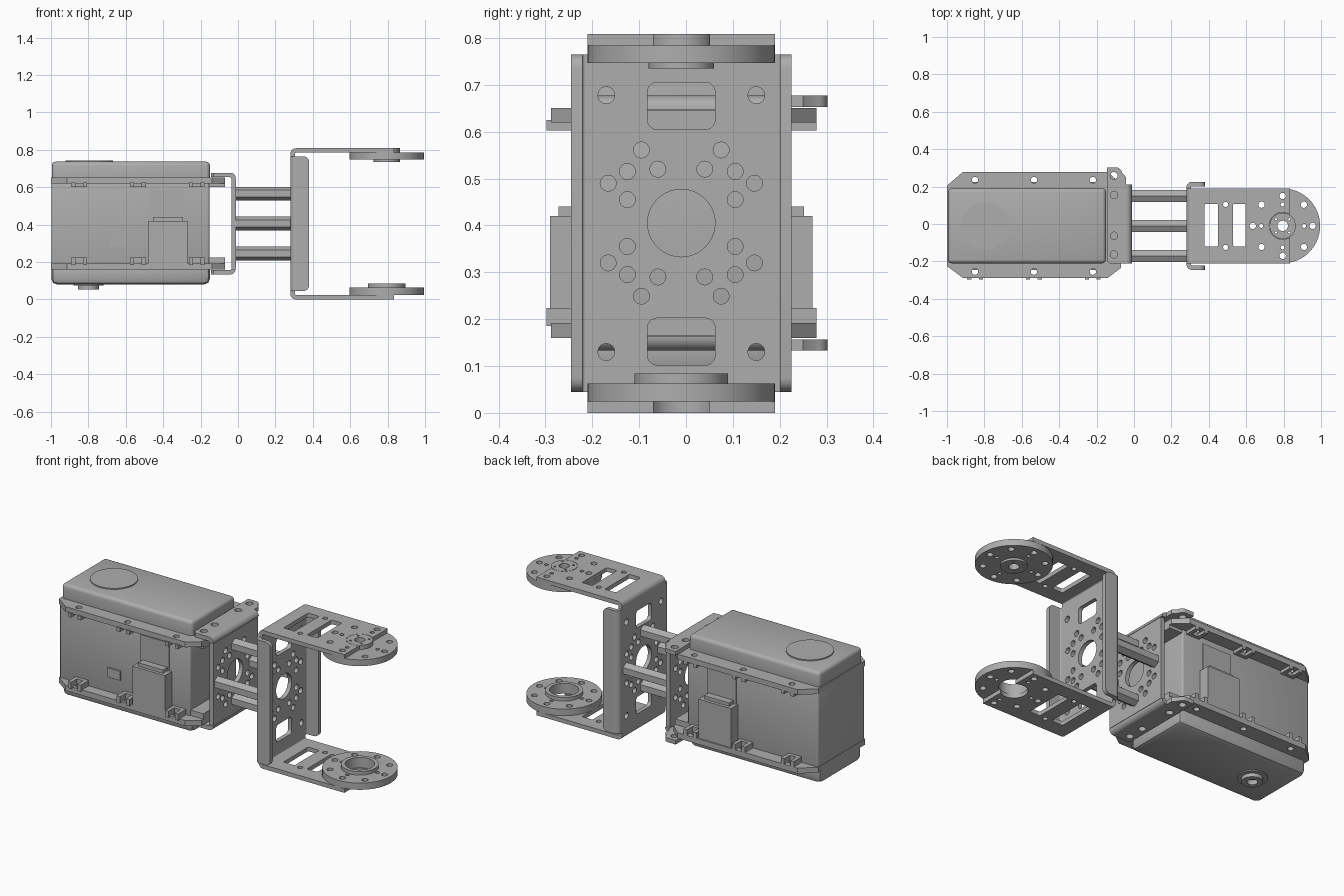
import bpy, bmesh, math
from mathutils import Matrix

if "Cube" in bpy.data.objects:
    bpy.data.objects.remove(bpy.data.objects["Cube"])

YC = -0.01   # mid plane of the assembly
ZC = 0.405   # height of the hole pattern centre
grey = bpy.data.materials.new("grey")
grey.diffuse_color = (0.42, 0.42, 0.42, 1)
grey.use_nodes = True
grey.node_tree.nodes["Principled BSDF"].inputs["Base Color"].default_value = grey.diffuse_color


def finish(ob, name, angle=35):
    ob.name = name
    ob.data.materials.clear()
    ob.data.materials.append(grey)
    bpy.ops.object.select_all(action='DESELECT')
    ob.select_set(True)
    bpy.context.view_layer.objects.active = ob
    bpy.ops.object.shade_smooth_by_angle(angle=math.radians(angle))
    return ob


def circle(u, v, r, n=24, start=0.0):
    return [(u + r * math.cos(start + 2 * math.pi * i / n),
             v + r * math.sin(start + 2 * math.pi * i / n)) for i in range(n)]


def arc(u, v, r, a0, a1, n=8):
    return [(u + r * math.cos(math.radians(a0 + (a1 - a0) * i / n)),
             v + r * math.sin(math.radians(a0 + (a1 - a0) * i / n))) for i in range(n + 1)]


def rrect(u0, u1, v0, v1, r):
    return (arc(u1 - r, v1 - r, r, 0, 90, 5) + arc(u0 + r, v1 - r, r, 90, 180, 5) +
            arc(u0 + r, v0 + r, r, 180, 270, 5) + arc(u1 - r, v0 + r, r, 270, 360, 5))


# profile plane: z -> (x,y), x -> (y,z), y -> (x,z)
AXES = {'z': ((1, 0, 0), (0, 1, 0), (0, 0, 1)),
        'x': ((0, 1, 0), (0, 0, 1), (1, 0, 0)),
        'y': ((1, 0, 0), (0, 0, 1), (0, -1, 0))}


def plate(name, axis, lo, hi, outline, holes=()):
    """Flat outline with holes, thickened from lo to hi along an axis."""
    cu = bpy.data.curves.new(name, 'CURVE')
    cu.dimensions = '2D'
    cu.fill_mode = 'BOTH'
    cu.extrude = (hi - lo) / 2
    for loop in [outline, *holes]:
        sp = cu.splines.new('POLY')
        sp.points.add(len(loop) - 1)
        for p, (u, v) in zip(sp.points, loop):
            p.co = (u, v, 0, 1)
        sp.use_cyclic_u = True
    ob = bpy.data.objects.new(name, cu)
    bpy.context.collection.objects.link(ob)
    bpy.ops.object.select_all(action='DESELECT')
    ob.select_set(True)
    bpy.context.view_layer.objects.active = ob
    bpy.ops.object.convert(target='MESH')
    ob = bpy.context.view_layer.objects.active
    m = Matrix(AXES[axis]).transposed().to_4x4()
    m.translation['xyz'.index(axis)] = (lo + hi) / 2
    bm = bmesh.new()
    bm.from_mesh(ob.data)
    bm.transform(m)
    bmesh.ops.remove_doubles(bm, verts=bm.verts, dist=1e-5)
    bmesh.ops.recalc_face_normals(bm, faces=bm.faces)
    bm.to_mesh(ob.data)
    bm.free()
    return finish(ob, name)


def box(name, x0, x1, y0, y1, z0, z1, bevel=0.0, seg=3):
    me = bpy.data.meshes.new(name)
    bm = bmesh.new()
    bmesh.ops.create_cube(bm, size=1)
    for v in bm.verts:
        v.co = (x0 if v.co.x < 0 else x1, y0 if v.co.y < 0 else y1, z0 if v.co.z < 0 else z1)
    if bevel:
        bmesh.ops.bevel(bm, geom=bm.edges[:], offset=bevel, segments=seg,
                        profile=0.5, affect='EDGES')
    bm.to_mesh(me)
    bm.free()
    ob = bpy.data.objects.new(name, me)
    bpy.context.collection.objects.link(ob)
    return finish(ob, name)


# Shared hole pattern of both bracket webs
offsets = set()
for a, b in [(0.05, 0.115), (0.085, 0.156), (0.115, 0.11)]:
    for s in (-1, 1):
        for t in (-1, 1):
            offsets.add((s * a, t * b))
            if a < 0.1:
                offsets.add((s * b, t * a))
web_holes = [circle(YC + a, ZC + b, 0.017, 16) for a, b in sorted(offsets)]
web_holes.append(circle(YC, ZC, 0.072, 40))

# ---- Long U bracket ----
T = 0.024
H = 0.808
lugs = [circle(YC + s * 0.16, z, 0.018, 16) for s in (-1, 1) for z in (0.13, 0.678)]
slots = [rrect(-0.082, 0.062, z, z + 0.1, 0.02) for z in (0.102, 0.605)]
plate("long_bracket_web", 'x', 0.28, 0.28 + T,
      [(-0.21, 0.03), (0.19, 0.03), (0.19, 0.045), (0.195, 0.045), (0.195, 0.765), (0.19, 0.765),
       (0.19, H - 0.03), (-0.21, H - 0.03), (-0.21, 0.765), (-0.215, 0.765), (-0.215, 0.045),
       (-0.21, 0.045)], web_holes + lugs + slots)
for side, s in (("front", -1), ("back", 1)):
    ye = YC + s * 0.235
    yi = ye - s * T
    plate(f"{side}_lip", 'y', min(ye, yi), max(ye, yi),
          [(0.31, 0.045)] + arc(0.35, 0.075, 0.03, 270, 360, 5) +
          arc(0.35, 0.735, 0.03, 0, 90, 5) + [(0.31, 0.765)])
    a = 180 + (-s) * 90
    plate(f"{side}_lip_bend", 'z', 0.045, 0.765,
          arc(0.31, ye - s * 0.03, 0.03, 180, 180 - s * 90) +
          arc(0.31, ye - s * 0.03, 0.03 - T, 180 - s * 90, 180))

# Arms with an open notch for the hub
HX = 0.795
notch = math.degrees(math.acos(0.04 / 0.072))
arm = [(0.31, -0.21), (0.835, -0.21)] + arc(HX, YC, 0.072, 360 - notch, notch, 24) + \
      [(0.835, 0.19), (0.31, 0.19)]
arm_holes = [rrect(a, b, -0.12, 0.108, 0.008) for a, b in ((0.378, 0.45), (0.53, 0.597))]
arm_holes += [circle(0.49, YC + s * 0.115, 0.014, 16) for s in (-1, 1)]


def ring_holes(angles, radius, r):
    return [circle(HX + radius * math.cos(math.radians(a)),
                   YC + radius * math.sin(math.radians(a)), r, 16) for a in angles]


arm_holes += ring_holes(range(90, 271, 45), 0.16, 0.017)
arm_holes += ring_holes((90, 180, 270), 0.115, 0.011)
for nm, z0, zc, a in (("lower", 0, 0.03, 270), ("upper", H - T, H - 0.03, 90)):
    plate(f"{nm}_arm", 'z', z0, z0 + T, arm, arm_holes)
    plate(f"{nm}_arm_bend", 'y', -0.21, 0.19,
          arc(0.31, zc, 0.03, 180, a) + arc(0.31, zc, 0.03 - T, a, 180))

# Round horns on the arm ends
horn_holes = ring_holes(range(0, 360, 45), 0.16, 0.017) + ring_holes(range(0, 360, 90), 0.115, 0.011)
rim = circle(HX, YC, 0.2, 64)
plate("upper_horn", 'z', 0.747, H - T, rim, horn_holes + [circle(HX, YC, 0.069, 40)])
hub_holes = [circle(HX, YC, 0.028)] + ring_holes((45, 135, 225, 315), 0.05, 0.006)
plate("upper_hub", 'z', 0.735, H, circle(HX, YC, 0.07, 40), hub_holes)
plate("lower_horn", 'z', T, 0.063, rim, horn_holes + [circle(HX, YC, 0.078, 40)])
plate("lower_horn_boss", 'z', 0.063, 0.084, circle(HX, YC, 0.1, 48), [circle(HX, YC, 0.078, 40)])

# ---- Hexagonal standoffs ----
for i in range(4):
    a = i * math.pi / 2
    plate(f"standoff_{i + 1}", 'x', -0.034, 0.302,
          circle(YC + 0.16 * math.cos(a), ZC + 0.16 * math.sin(a), 0.037, 6, math.pi / 6 + math.pi / 3))

# ---- Short U bracket with mounting ears ----
plate("short_bracket_web", 'x', -0.036, -0.012, [(-0.21, 0.165), (0.2, 0.165), (0.2, 0.645), (-0.21, 0.645)],
      web_holes)
tab = [(-0.042, -0.21), (-0.042, 0.25), (-0.062, 0.272)] + arc(-0.095, 0.272, 0.03, 20, 90, 5) + \
      [(-0.145, 0.302), (-0.145, -0.195), (-0.13, -0.21)]
tab_holes = [circle(-0.107, y, 0.02, 16) for y in (0.258, 0.155, -0.063, -0.163)]
for nm, z0, zc, a in (("lower", 0.133, 0.163, -90), ("upper", 0.653, 0.647, 90)):
    plate(f"{nm}_mount_tab", 'z', z0, z0 + T, tab, tab_holes)
    plate(f"{nm}_mount_bend", 'y', -0.21, 0.21,
          arc(-0.042, zc, 0.03, 0, a) + arc(-0.042, zc, 0.03 - T, a, 0))

# ---- Servo ----
box("servo_case", -0.998, -0.152, -0.225, 0.205, 0.17, 0.63, 0.012)
box("servo_top_cover", -0.995, -0.15, -0.21, 0.19, 0.6, 0.736, 0.02)
box("servo_bottom_cover", -0.998, -0.15, -0.205, 0.185, 0.08, 0.2, 0.03, 2)
plate("top_cover_disc", 'z', 0.73, 0.742, circle(HX * -1, YC, 0.127, 48))
plate("output_shaft", 'z', 0.053, 0.09, circle(-0.8, YC, 0.056, 32), [circle(-0.8, YC, 0.028)])
plate("shaft_collar", 'z', 0.074, 0.09, circle(-0.8, YC, 0.08, 32), [circle(-0.8, YC, 0.056, 32)])

# Mounting flanges and their screw bosses
screw_x = (-0.85, -0.535, -0.22)
flange = [(-1, -0.225), (-0.915, -0.288), (-0.14, -0.288), (-0.07, -0.235), (-0.07, 0.215),
          (-0.14, 0.278), (-0.915, 0.278), (-1, 0.205)]
flange_holes = [circle(x, YC + s * 0.245, 0.017, 16) for x in screw_x for s in (-1, 1)]
plate("upper_flange", 'z', 0.62, 0.651, flange, flange_holes)
plate("lower_flange", 'z', 0.16, 0.192, flange, flange_holes)
for s in (-1, 1):
    for i, x in enumerate(screw_x):
        y0, y1, y2 = YC + s * 0.2, YC + s * 0.235, YC + s * 0.288
        boss = [(x - 0.042, y0), (x + 0.042, y0), (x + 0.042, y2), (x + 0.02, y2), (x + 0.02, y1),
                (x - 0.02, y1), (x - 0.02, y2), (x - 0.042, y2)]
        plate(f"lower_screw_boss_{i}_{s}", 'z', 0.185, 0.224, boss)
        plate(f"upper_screw_boss_{i}_{s}", 'z', 0.602, 0.625, boss)
for nm, z0, z1 in (("upper", 0.602, 0.63), ("lower", 0.18, 0.224)):
    box(f"{nm}_end_rib", -0.16, -0.07, -0.22, 0.2, z0, z1)

# Cable connectors and panels on both long sides
for side, s in (("front", -1), ("back", 1)):
    def out(d):
        return sorted((YC + s * 0.19, YC + s * d))
    box(f"{side}_connector", -0.48, -0.27, *out(0.28), 0.19, 0.42)
    box(f"{side}_connector_step", -0.455, -0.295, *out(0.262), 0.41, 0.44)
    box(f"{side}_panel", -0.47, -0.285, *out(0.221), 0.42, 0.585)
box("front_label_plate", -0.685, -0.6, -0.232, -0.22, 0.28, 0.335)
